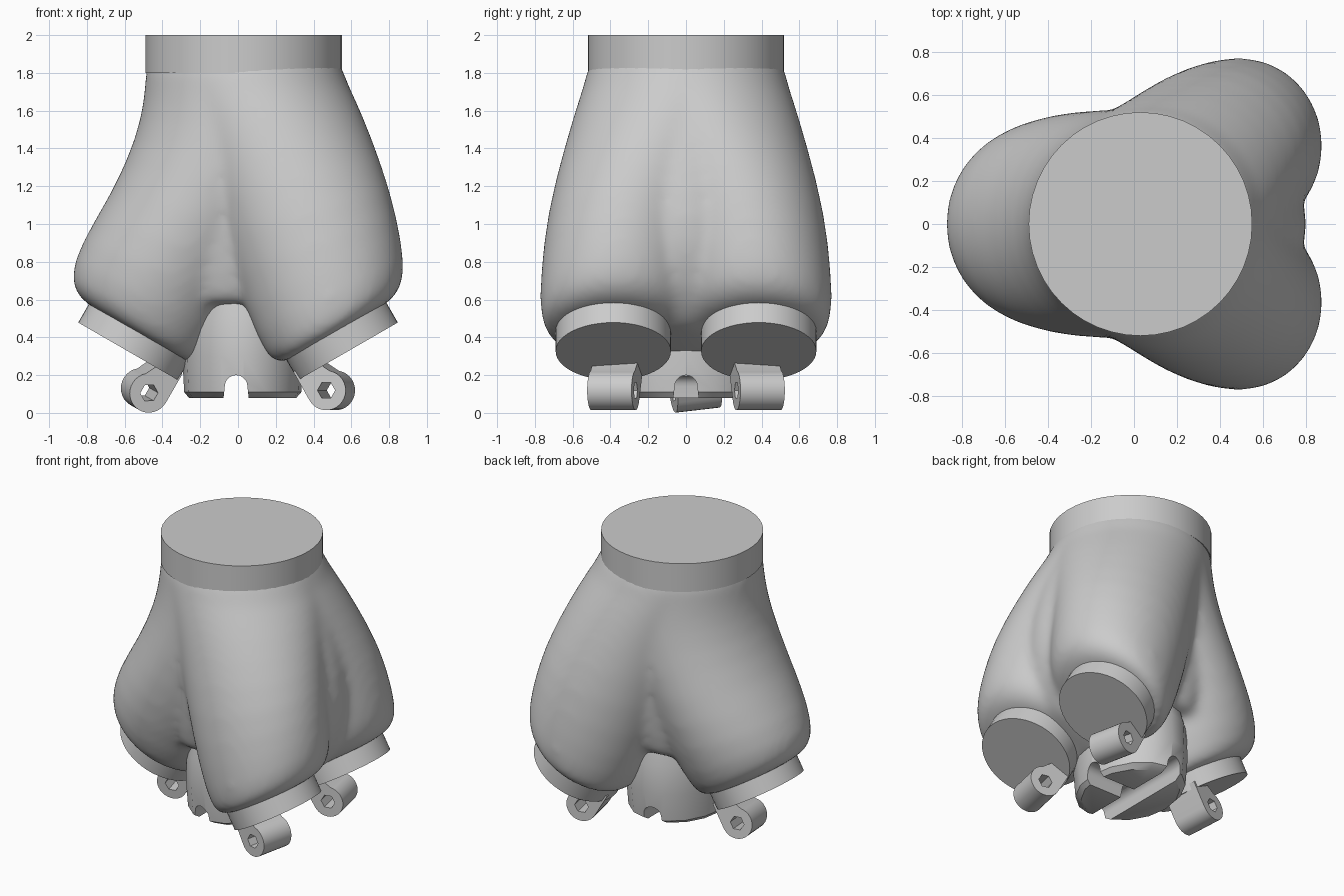
import bpy, bmesh
from math import radians, cos, sin, pi
from mathutils import Matrix, Vector

cube = bpy.data.objects.get("Cube")
if cube:
    bpy.data.objects.remove(cube)

GREY = (0.6, 0.6, 0.6, 1)
mat = bpy.data.materials.new("light_grey")
mat.use_nodes = True
mat.diffuse_color = GREY
mat.node_tree.nodes["Principled BSDF"].inputs["Base Color"].default_value = GREY


def make(name, bm, sharp=35):
    bmesh.ops.recalc_face_normals(bm, faces=bm.faces)
    me = bpy.data.meshes.new(name)
    bm.to_mesh(me)
    bm.free()
    ob = bpy.data.objects.new(name, me)
    bpy.context.collection.objects.link(ob)
    me.materials.append(mat)
    smooth(ob, sharp)
    return ob


def smooth(ob, sharp):
    bpy.ops.object.select_all(action='DESELECT')
    ob.select_set(True)
    bpy.context.view_layer.objects.active = ob
    bpy.ops.object.shade_smooth_by_angle(angle=radians(sharp))


def loft(bm, rings):
    loops = [[bm.verts.new(p) for p in ring] for ring in rings]
    n = len(loops[0])
    for a, b in zip(loops, loops[1:]):
        for i in range(n):
            j = (i + 1) % n
            bm.faces.new((a[i], a[j], b[j], b[i]))
    bm.faces.new(loops[0])
    bm.faces.new(loops[-1])


def cut(ob, cutter):
    mod = ob.modifiers.new("cut", 'BOOLEAN')
    mod.operation = 'DIFFERENCE'
    mod.solver = 'EXACT'
    mod.object = cutter
    bpy.context.view_layer.objects.active = ob
    bpy.ops.object.modifier_apply(modifier=mod.name)
    bpy.data.objects.remove(cutter)
    smooth(ob, 35)


def tilt_matrix(side, deg):
    return Matrix.Rotation(radians(-side * deg), 4, 'Y')


def ring(x, y, z, rx, ry, tilt, side, n=28):
    m = Matrix.Translation((x, y, z)) @ tilt_matrix(side, tilt)
    return [m @ Vector((rx * cos(2 * pi * i / n), ry * sin(2 * pi * i / n), 0)) for i in range(n)]


# Body: three lobes, a web between the fingers and a central core, fused together
neck_rows = [(.03, 0, 1.95, .51, .51, 0), (.03, 0, 1.8, .523, .523, 0)]
finger = neck_rows + [
    (.11, .07, 1.65, .515, .505, 2), (.23, .18, 1.4, .485, .47, 7),
    (.36, .305, 1.05, .47, .435, 15), (.455, .35, .72, .455, .425, 24),
    (.525, .375, .485, .425, .405, 30), (.522, .385, .43, .34, .33, 30),
    (.516, .385, .42, .30, .29, 30)]
thumb = neck_rows + [
    (.02, 0, 1.65, .52, .53, 1), (-.05, 0, 1.4, .495, .535, 6),
    (-.22, 0, 1.05, .465, .535, 14), (-.42, 0, .72, .455, .495, 24),
    (-.54, 0, .475, .425, .415, 30), (-.522, 0, .42, .34, .33, 30),
    (-.516, 0, .41, .30, .29, 30)]
web = neck_rows + [
    (.11, 0, 1.65, .505, .46, 2), (.23, 0, 1.4, .475, .42, 7),
    (.36, 0, 1.05, .445, .37, 15), (.435, 0, .75, .415, .33, 22),
    (.43, 0, .50, .37, .24, 26), (.42, 0, .38, .26, .16, 26), (.42, 0, .36, .2, .12, 26)]
core = neck_rows + [
    (-.02, 0, 1.4, .5, .515, 0), (-.05, 0, 1.0, .46, .51, 0),
    (-.05, 0, .74, .39, .475, 0), (-.05, 0, .59, .31, .435, 0), (-.05, 0, .56, .26, .40, 0)]
bm = bmesh.new()
for rows, side, flip in ((finger, 1, 1), (finger, 1, -1), (thumb, -1, 1), (web, 1, 1), (core, 1, 1)):
    loft(bm, [ring(x, y * flip, z, rx, ry, t, side) for x, y, z, rx, ry, t in rows])
body = make("body", bm, 180)
sub = body.modifiers.new("round", 'SUBSURF')
sub.levels = sub.render_levels = 1
fuse = body.modifiers.new("fuse", 'REMESH')
fuse.mode = 'VOXEL'
fuse.voxel_size = 0.022
fuse.use_smooth_shade = True
blend = body.modifiers.new("blend", 'SMOOTH')
blend.factor = 0.5
blend.iterations = 24

# Neck
bm = bmesh.new()
bmesh.ops.create_cone(bm, cap_ends=True, segments=48, radius1=.52, radius2=.52, depth=.2,
                      matrix=Matrix.Translation((.03, 0, 1.9)))
make("neck", bm)

# Tilted end discs with a hinge lug under each: the lug is turned about the
# vertical (spin) or about the disc's own axis (yaw)
for label, side, y, spin, yaw, shift in (("left_finger", 1, .385, 12, 0, -.015),
                                         ("right_finger", 1, -.385, -12, 0, .015),
                                         ("thumb", -1, 0, 0, 13, .05)):
    tilt = tilt_matrix(side, 30)
    frame = Matrix.Translation((side * .582, y, .326)) @ tilt
    bm = bmesh.new()
    bmesh.ops.create_cone(bm, cap_ends=True, segments=48, radius1=.305, radius2=.305, depth=.2,
                          matrix=frame @ Matrix.Translation((0, 0, .1)))
    make(label + "_disc", bm)

    r, drop, half = .105, .135, .12
    root = frame @ Vector((-.18 * side, shift, 0))
    local = (Matrix.Translation(root) @ Matrix.Rotation(radians(spin), 4, 'Z') @ tilt
             @ Matrix.Rotation(radians(yaw), 4, 'Z'))
    angles = [pi + radians(230) * i / 20 for i in range(21)]
    outline = [(r * cos(a), -drop + r * sin(a)) for a in angles] + [(.02, .04), (-r, .04)]
    bm = bmesh.new()
    loft(bm, [[local @ Vector((u * side, w, v)) for u, v in outline] for w in (-half, half)])
    lug = make(label + "_hinge", bm)
    bm = bmesh.new()
    bmesh.ops.create_cone(bm, cap_ends=True, segments=6, radius1=.048, radius2=.048, depth=.5,
                          matrix=local @ Matrix.Translation((0, 0, -drop)) @ Matrix.Rotation(pi / 2, 4, 'X'))
    cut(lug, make("hole_cutter", bm))

# Palm core: block split into three feet by arched slots
bm = bmesh.new()
loft(bm, [ring(.03, 0, z, rx, ry, 0, 1, 16)
          for z, rx, ry in ((.08, .29, .35), (.11, .315, .40), (.3, .325, .42), (.5, .32, .41), (.68, .28, .36))])
palm = make("palm", bm)
arch = [(.06 * cos(pi * i / 10), .14 + .06 * sin(pi * i / 10)) for i in range(11)]
arch += [(-.075, 0), (.075, 0)]
for angle, start in ((90, -.6), (0, -.02)):
    turn = Matrix.Translation((-.01, 0, 0)) @ Matrix.Rotation(radians(angle), 4, 'Z')
    bm = bmesh.new()
    loft(bm, [[turn @ Vector((d, u, v)) for u, v in arch] for d in (start, .6)])
    cut(palm, make("slot_cutter", bm))
